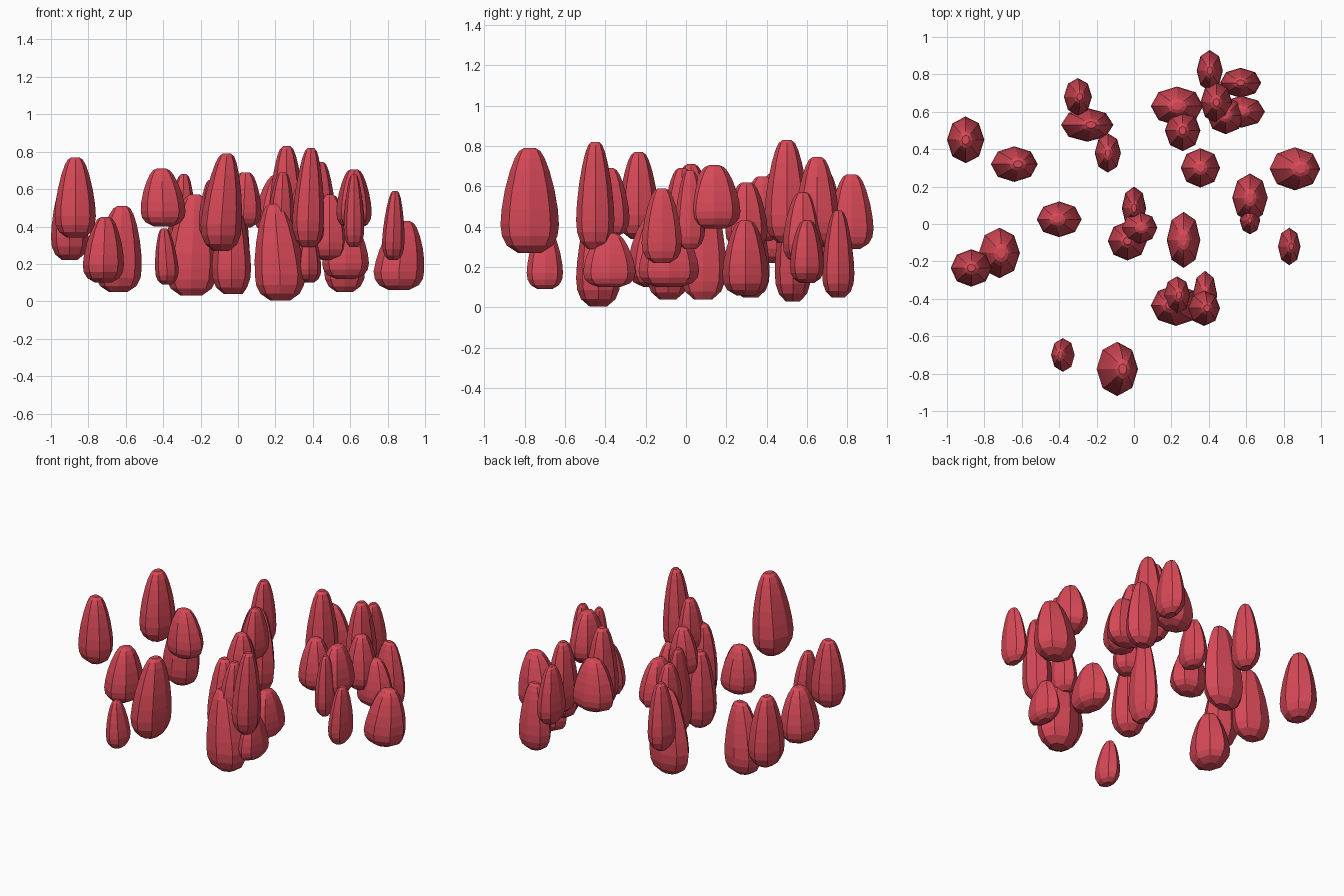
import bpy, bmesh, math

red = bpy.data.materials.new("soft_red")
red.diffuse_color = (0.68, 0.066, 0.095, 1)

# teardrop profile shared by all pods: (radius fraction, height fraction)
PROFILE = [(.40, 0), (.78, .07), (.95, .16), (1, .27), (.96, .42),
           (.85, .60), (.68, .78), (.52, .90), (.37, .97), (.20, 1)]
SIDES = 8


def pod(i, x, y, rx, ry, z0, z1, lean=0.0):
    """Eight-sided faceted pod with an oval section; the tip shifts by lean in x."""
    bm = bmesh.new()
    rings = []
    for r, t in PROFILE:
        shift = lean * max(0, t - .27) / .73
        rings.append([bm.verts.new((
            x + shift + rx * r * math.cos(2 * math.pi * k / SIDES),
            y + ry * r * math.sin(2 * math.pi * k / SIDES),
            z0 + t * (z1 - z0))) for k in range(SIDES)])
    for a, b in zip(rings, rings[1:]):
        for k in range(SIDES):
            n = (k + 1) % SIDES
            bm.faces.new((a[k], a[n], b[n], b[k]))
    bm.faces.new(rings[0][::-1])
    bm.faces.new(rings[-1])
    me = bpy.data.meshes.new("pod")
    bm.to_mesh(me)
    bm.free()
    me.materials.append(red)
    ob = bpy.data.objects.new(f"pod_{i:02d}", me)
    bpy.context.collection.objects.link(ob)


# left group: x, y, half width, half depth, bottom, top, tip lean
LEFT = [
    (-.90, .45, .10, .125, .22, .67), (-.64, .32, .125, .095, .05, .51, .02),
    (-.40, .025, .12, .095, .40, .71, -.01), (-.87, -.235, .11, .10, .34, .77),
    (-.72, -.155, .11, .135, .10, .45, .01), (-.30, .68, .075, .10, .25, .68, .01),
    (-.25, .53, .14, .09, .03, .57, .02), (-.14, .38, .07, .105, .33, .65),
    (-.38, -.70, .063, .09, .09, .39, -.015), (-.09, -.775, .11, .145, .27, .79, .03),
]
# middle group
MIDDLE = [
    (0, .085, .065, .115, .04, .60), (-.035, -.09, .105, .105, .04, .53),
    (.03, -.02, .095, .085, .395, .69, .01), (.265, -.085, .09, .15, .10, .40),
    (.23, -.38, .07, .10, .35, .69, .01), (.225, -.435, .135, .11, .005, .52, -.03),
    (.38, -.38, .065, .13, .10, .37), (.375, -.45, .085, .095, .29, .82, .015),
]
# right group
RIGHT = [
    (.62, .14, .095, .13, .39, .705), (.62, .02, .055, .075, .29, .68),
    (.83, -.12, .06, .10, .22, .59, .01), (.86, .295, .135, .115, .06, .43, .03),
    (.355, .30, .105, .105, .29, .62), (.26, .50, .095, .11, .32, .83),
    (.23, .63, .14, .105, .35, .68), (.405, .82, .07, .11, .29, .66),
    (.57, .755, .11, .08, .05, .48), (.44, .65, .085, .11, .30, .745),
    (.49, .58, .10, .10, .22, .57), (.575, .60, .125, .085, .12, .43),
]
for i, p in enumerate(LEFT + MIDDLE + RIGHT, 1):
    pod(i, *p)
